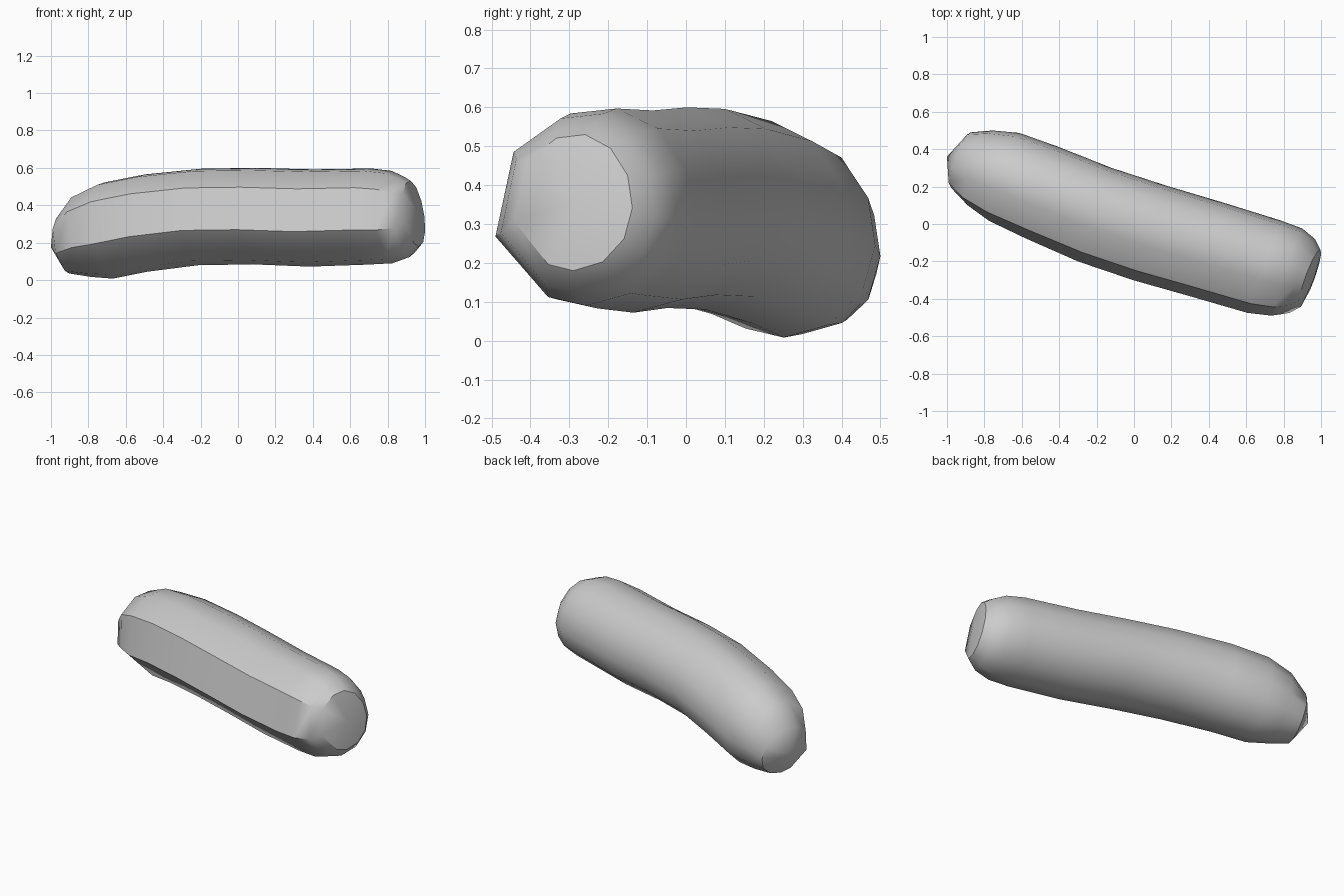
import bpy, bmesh, math

cube = bpy.data.objects.get("Cube")
if cube:
    bpy.data.objects.remove(cube, do_unlink=True)

grey = bpy.data.materials.new("plain grey")
grey.use_nodes = True
colour = (0.6, 0.6, 0.6, 1)
grey.diffuse_color = colour
grey.node_tree.nodes["Principled BSDF"].inputs["Base Color"].default_value = colour

# Cross-section: broad flat facets at the front, rounder at the back
section = [(-1, -.28), (-.8, .6), (-.28, .95), (.2, 1), (.63, .8), (.92, .4),
           (1, -.08), (.86, -.53), (.5, -.87), (0, -1), (-.42, -.91)]

# Rings along the bent body: centre x, y, z, half width, half height, lean
rings = [(-.93, .34, .185, .15, .15, .2), (-.83, .3, .235, .2, .218, .2),
         (-.7, .252, .265, .235, .257, .12), (-.5, .17, .305, .245, .26, .06),
         (-.21, .05, .338, .25, .258, 0), (.085, -.048, .342, .252, .258, 0),
         (.385, -.135, .332, .25, .26, 0), (.695, -.228, .34, .247, .257, 0),
         (.815, -.257, .337, .233, .247, .04), (.895, -.278, .338, .198, .215, .1),
         (.94, -.29, .355, .152, .175, .15)]
yaw = math.radians(21)

bm = bmesh.new()
loops = []
for x, y, z, w, h, lean in rings:
    loops.append([bm.verts.new((x + u * w * math.sin(yaw) - v * h * lean,
                                y + u * w, z + v * h)) for u, v in section])

# Skin between neighbouring rings
n = len(section)
for a, b in zip(loops, loops[1:]):
    for i in range(n):
        j = (i + 1) % n
        bm.faces.new((a[i], a[j], b[j], b[i]))

# Shallow cone caps
for loop, tip in ((loops[0], (-1, .36, .175)), (loops[-1], (.965, -.285, .36))):
    apex = bm.verts.new(tip)
    for i in range(n):
        bm.faces.new((loop[i], loop[(i + 1) % n], apex))
bmesh.ops.recalc_face_normals(bm, faces=bm.faces)

mesh = bpy.data.meshes.new("sausage_body")
bm.to_mesh(mesh)
bm.free()
mesh.materials.append(grey)
body = bpy.data.objects.new("sausage_body", mesh)
bpy.context.collection.objects.link(body)

# Smooth back, crisp front edges and cap rims
bpy.ops.object.select_all(action='DESELECT')
body.select_set(True)
bpy.context.view_layer.objects.active = body
bpy.ops.object.shade_smooth_by_angle(angle=math.radians(38))
